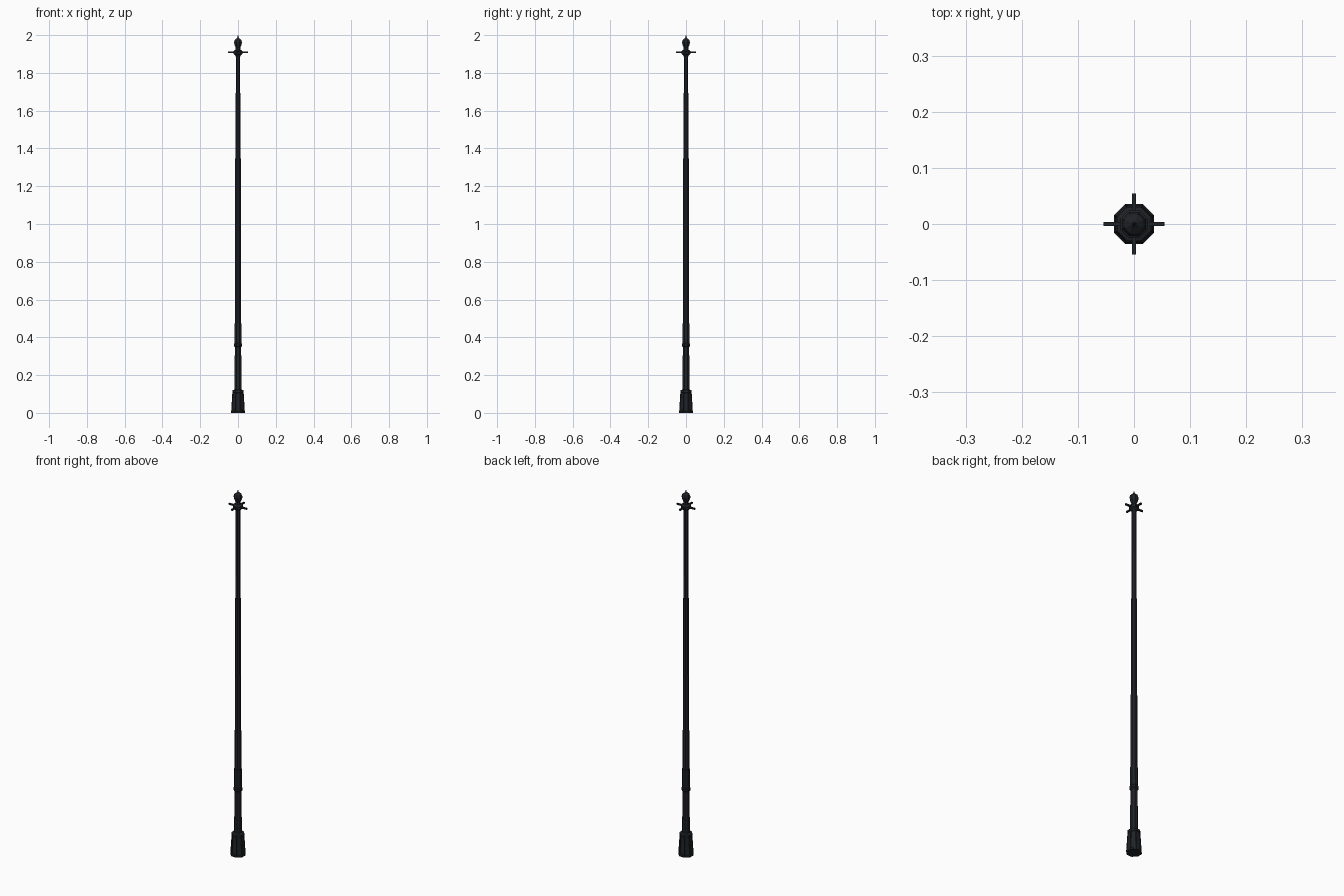
import bpy, bmesh, math

if "Cube" in bpy.data.objects:
    bpy.data.objects.remove(bpy.data.objects["Cube"])

mat = bpy.data.materials.new("dark_iron")
mat.diffuse_color = (0.014, 0.016, 0.020, 1)
mat.use_nodes = True
mat.node_tree.nodes["Principled BSDF"].inputs["Base Color"].default_value = mat.diffuse_color
SIDES = 8


def finish(name, bm):
    bmesh.ops.recalc_face_normals(bm, faces=bm.faces)
    me = bpy.data.meshes.new(name)
    bm.to_mesh(me)
    bm.free()
    me.materials.append(mat)
    ob = bpy.data.objects.new(name, me)
    bpy.context.collection.objects.link(ob)
    return ob


def turned(name, profile, panel=0.0):
    """Octagonal lathe; profile = (half width across flats, z), bottom to top."""
    bm = bmesh.new()
    k = 1 / math.cos(math.pi / SIDES)
    rings = []
    for r, z in profile:
        rings.append([bm.verts.new((r * k * math.cos((i + .5) * math.tau / SIDES),
                                    r * k * math.sin((i + .5) * math.tau / SIDES), z))
                      for i in range(SIDES)])
    walls = []
    for a, b in zip(rings, rings[1:]):
        for i in range(SIDES):
            j = (i + 1) % SIDES
            walls.append(bm.faces.new((a[i], a[j], b[j], b[i])))
    bm.faces.new(rings[0][::-1])
    bm.faces.new(rings[-1])
    if panel:
        bm.normal_update()
        tall = [f for f in walls if f.calc_area() > 0.0009]
        bmesh.ops.inset_individual(bm, faces=tall, thickness=0.004, depth=-panel)
    return finish(name, bm)


# flared base with recessed panels
turned("base", [(.036, 0), (.036, .008), (.030, .108), (.030, .120), (.018, .124)], panel=.003)

# lower sleeve and its ring
turned("lower_sleeve", [(.018, .12), (.017, .352)])
turned("sleeve_ring", [(.016, .348), (.021, .354), (.021, .366), (.016, .372)])
turned("upper_sleeve", [(.0185, .370), (.0180, .472)])

# stepped shaft
turned("lower_shaft", [(.0155, .47), (.0145, 1.402)])
turned("upper_shaft", [(.0125, 1.40), (.0115, 1.90)])

# collar carrying the arms
turned("collar", [(.012, 1.888), (.016, 1.894), (.024, 1.900), (.024, 1.916),
                  (.014, 1.922)])

# finial with pointed tip
turned("finial", [(.014, 1.918), (.012, 1.932), (.019, 1.950), (.021, 1.963),
                  (.017, 1.975), (.008, 1.982), (.004, 1.986), (.0008, 2.0)])

# four arms
for i, side in enumerate(("right", "back", "left", "front")):
    bm = bmesh.new()
    bmesh.ops.create_cube(bm, size=1)
    bmesh.ops.scale(bm, vec=(.042, .008, .008), verts=bm.verts)
    bmesh.ops.translate(bm, vec=(.033, 0, 1.908), verts=bm.verts)
    arm = finish("arm_" + side, bm)
    arm.rotation_euler.z = i * math.pi / 2
